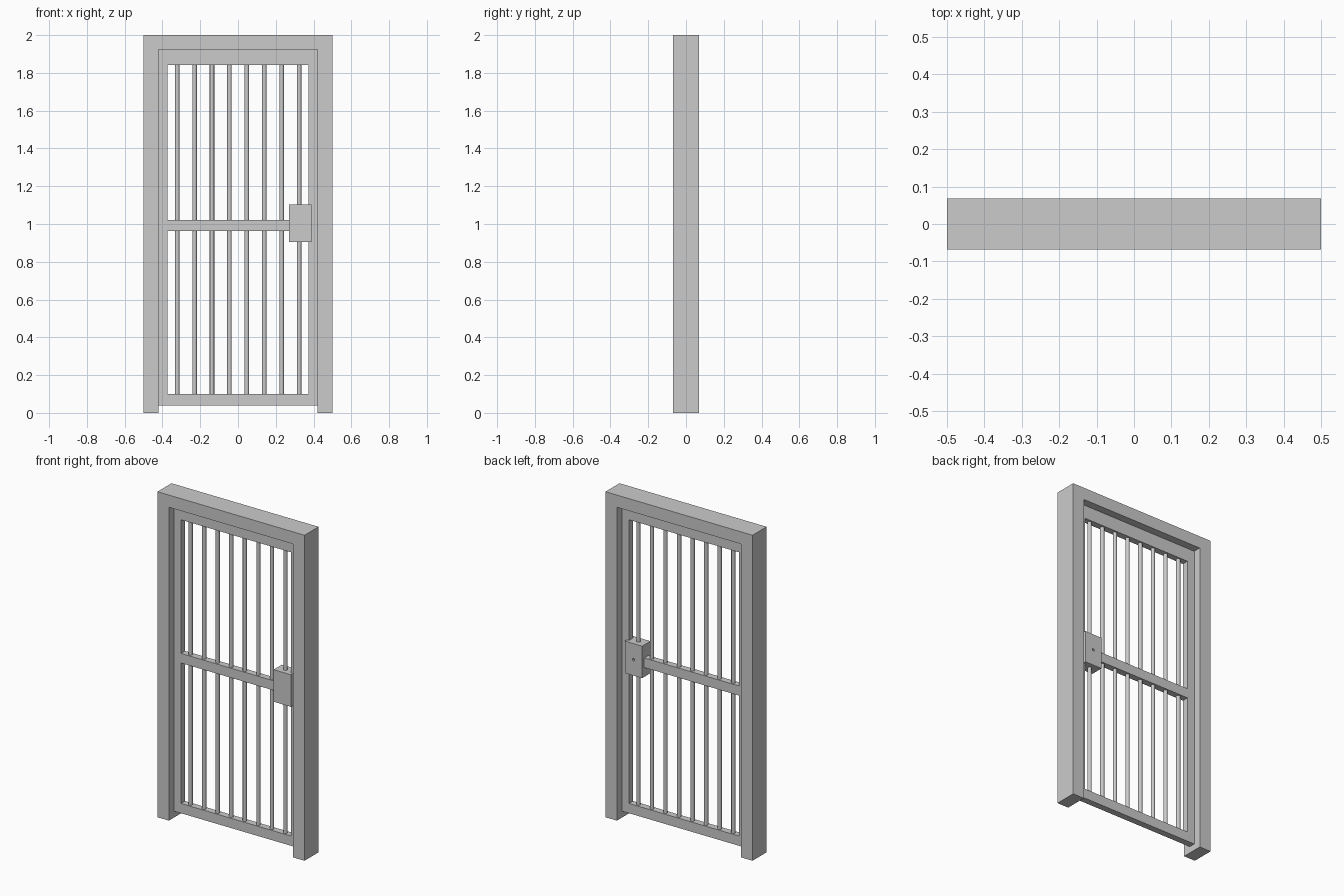
import bpy, bmesh
from math import pi

if "Cube" in bpy.data.objects:
    bpy.data.objects.remove(bpy.data.objects["Cube"])


def prism(name, outline, y0, y1):
    """Extrude an (x, z) outline from y0 to y1."""
    bm = bmesh.new()
    face = bm.faces.new([bm.verts.new((x, y0, z)) for x, z in outline])
    ext = bmesh.ops.extrude_face_region(bm, geom=[face])
    verts = [g for g in ext["geom"] if isinstance(g, bmesh.types.BMVert)]
    bmesh.ops.translate(bm, verts=verts, vec=(0, y1 - y0, 0))
    bmesh.ops.recalc_face_normals(bm, faces=bm.faces)
    mesh = bpy.data.meshes.new(name)
    bm.to_mesh(mesh)
    bm.free()
    ob = bpy.data.objects.new(name, mesh)
    bpy.context.collection.objects.link(ob)
    return ob


def box(name, x0, x1, y0, y1, z0, z1):
    return prism(name, [(x0, z0), (x1, z0), (x1, z1), (x0, z1)], y0, y1)


def cylinder(name, radius, depth, loc, sides, rot=(0, 0, 0)):
    bpy.ops.mesh.primitive_cylinder_add(vertices=sides, radius=radius, depth=depth,
                                        location=loc, rotation=rot)
    ob = bpy.context.object
    ob.name = name
    return ob


W, IN, TOP = 0.50, 0.422, 1.925      # jamb outer / inner x, header underside
STILE, T = 0.373, 0.02               # door opening half width, half thickness

# Fixed outer frame: two legs and header in one profile
prism("outer_frame", [(-W, 0), (-IN, 0), (-IN, TOP), (IN, TOP),
                      (IN, 0), (W, 0), (W, 2), (-W, 2)], -0.068, 0.068)

# Door leaf: stiles and rails
for side, x0, x1 in (("left", -IN, -STILE), ("right", STILE, IN)):
    box(f"{side}_stile", x0, x1, -T, T, 0.04, TOP)
for name, z0, z1 in (("bottom_rail", 0.04, 0.10), ("middle_rail", 0.963, 1.022),
                     ("top_rail", 1.843, TOP)):
    box(name, -STILE, STILE, -T, T, z0, z1)

# Vertical round bars
for i in range(8):
    bar = cylinder(f"bar_{i + 1}", 0.012, 1.76, (-0.322 + i * 0.0922, 0, 0.97), 12)
    bpy.ops.object.shade_smooth_by_angle(angle=pi / 4)

# Lock box with a small keyhole in the back face
lock = box("lock_box", 0.27, 0.388, -0.04, 0.04, 0.905, 1.102)
hole = cylinder("keyhole_cutter", 0.008, 0.04, (0.329, 0.04, 1.003), 8, (pi / 2, 0, 0))
hole.hide_render = True
hole.hide_set(True)
cut = lock.modifiers.new("keyhole", "BOOLEAN")
cut.operation = "DIFFERENCE"
cut.object = hole
